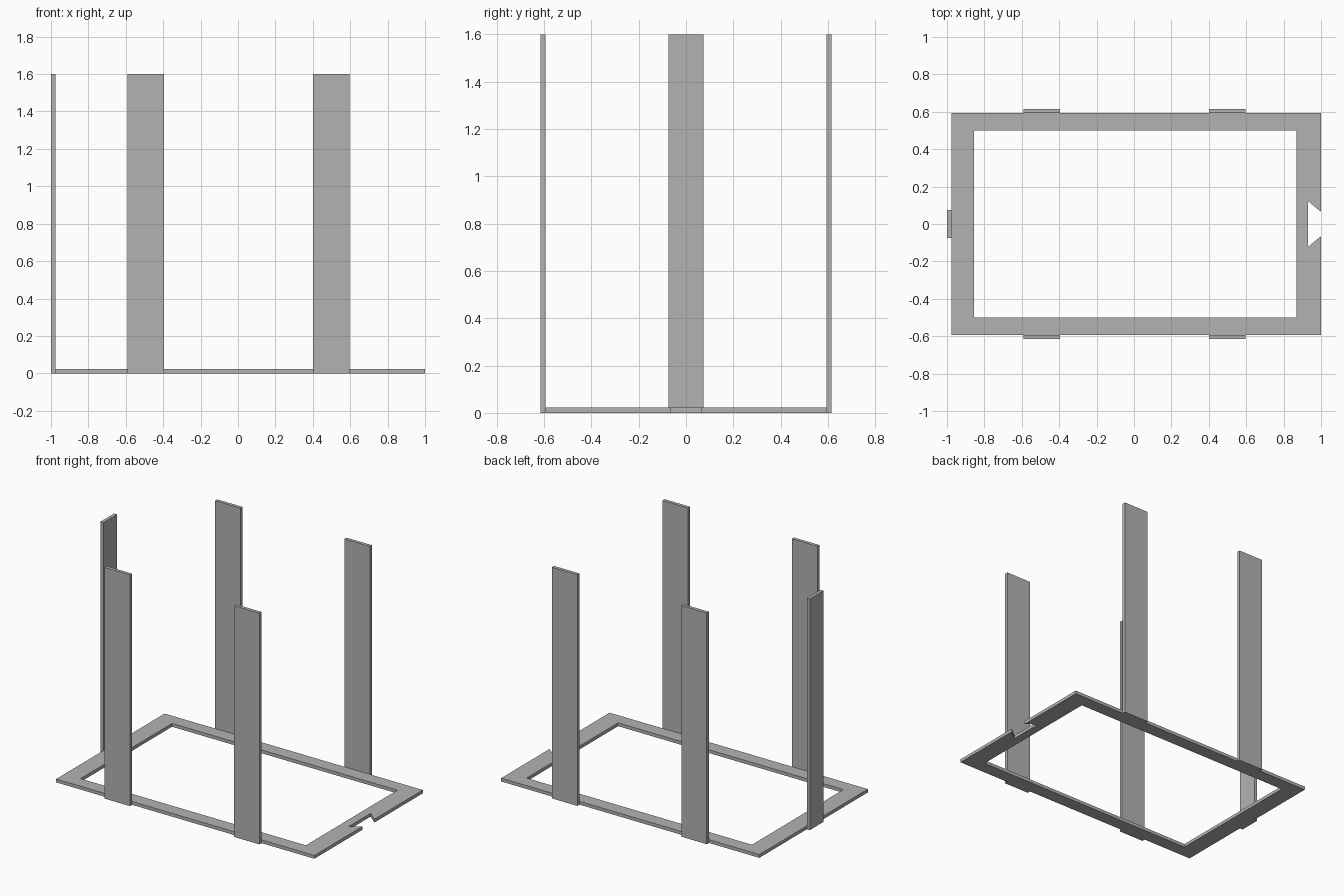
import bpy
import bmesh

cube = bpy.data.objects.get("Cube")
if cube:
    bpy.data.objects.remove(cube, do_unlink=True)

THICK = 0.023
HEIGHT = 1.6
BACK = 0.593      # half depth of the base frame
LEFT = -0.977     # plain short edge of the base frame

grey = bpy.data.materials.new("plain grey")
grey.use_nodes = True
colour = (0.45, 0.45, 0.45, 1)
grey.diffuse_color = colour
grey.node_tree.nodes["Principled BSDF"].inputs["Base Color"].default_value = colour


def add_slab(name, outlines, height):
    """Extrude a flat outline (later outlines are holes) up from the ground."""
    bm = bmesh.new()
    edges = []
    for outline in outlines:
        verts = [bm.verts.new((x, y, 0)) for x, y in outline]
        for i, v in enumerate(verts):
            edges.append(bm.edges.new((v, verts[(i + 1) % len(verts)])))
    bmesh.ops.triangle_fill(bm, edges=edges, use_beauty=True)
    top = bmesh.ops.extrude_face_region(bm, geom=bm.faces[:], use_keep_orig=True)
    moved = [g for g in top["geom"] if isinstance(g, bmesh.types.BMVert)]
    bmesh.ops.translate(bm, verts=moved, vec=(0, 0, height))
    bmesh.ops.recalc_face_normals(bm, faces=bm.faces[:])
    mesh = bpy.data.meshes.new(name)
    bm.to_mesh(mesh)
    bm.free()
    mesh.materials.append(grey)
    obj = bpy.data.objects.new(name, mesh)
    bpy.context.collection.objects.link(obj)
    return obj


def rect(x0, x1, y0, y1):
    return [(x0, y0), (x1, y0), (x1, y1), (x0, y1)]


# Base frame with a dovetail notch in one short side
outer = [(LEFT, -BACK), (1, -BACK), (1, -0.065), (0.93, -0.122),
         (0.93, 0.122), (1, 0.065), (1, BACK), (LEFT, BACK)]
add_slab("base_frame", [outer, rect(-0.855, 0.87, -0.5, 0.5)], THICK)

# Upright slats along both long sides
for side, sign in (("front", -1), ("back", 1)):
    y0, y1 = sorted((sign * BACK, sign * (BACK + THICK)))
    for end, x in (("right", -0.59), ("left", 0.4)):
        add_slab(f"{side}_{end}_slat", [rect(x, x + 0.195, y0, y1)], HEIGHT)

# Single slat on the plain short side
add_slab("end_slat", [rect(-1, LEFT, -0.074, 0.074)], HEIGHT)
